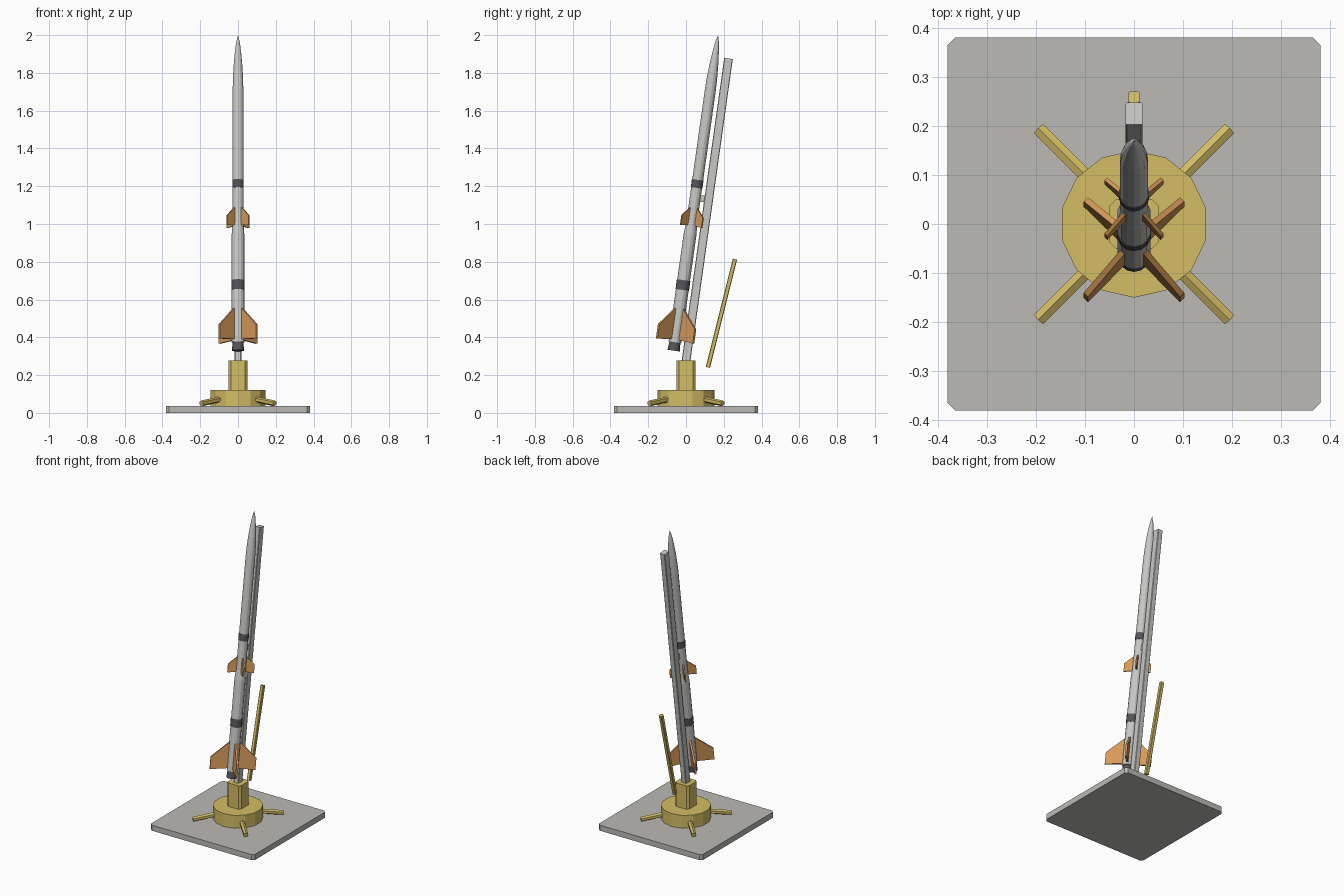
import bpy, bmesh, math
from mathutils import Matrix, Vector

if "Cube" in bpy.data.objects:
    bpy.data.objects.remove(bpy.data.objects["Cube"])


def mat(name, rgb):
    m = bpy.data.materials.new(name)
    m.diffuse_color = (*rgb, 1)
    m.use_nodes = True
    m.node_tree.nodes["Principled BSDF"].inputs["Base Color"].default_value = m.diffuse_color
    return m


CONCRETE = mat("concrete_grey", (0.50, 0.49, 0.46))
BODY = mat("light_grey", (0.58, 0.58, 0.56))
DARK = mat("dark_grey", (0.09, 0.09, 0.10))
YELLOW = mat("yellow", (0.66, 0.51, 0.13))
ORANGE = mat("orange_fin", (0.68, 0.33, 0.10))


def finish(name, bm, material, matrix=Matrix()):
    bmesh.ops.recalc_face_normals(bm, faces=bm.faces)
    bm.transform(matrix)
    me = bpy.data.meshes.new(name)
    bm.to_mesh(me)
    bm.free()
    me.materials.append(material)
    ob = bpy.data.objects.new(name, me)
    bpy.context.collection.objects.link(ob)
    return ob


def prism(name, pts, a, b, material, matrix=Matrix()):
    """Extrude an xy outline from z=a to z=b."""
    bm = bmesh.new()
    f = bm.faces.new([bm.verts.new((x, y, a)) for x, y in pts])
    top = bmesh.ops.extrude_face_region(bm, geom=[f])["geom"]
    bmesh.ops.translate(bm, vec=(0, 0, b - a),
                        verts=[v for v in top if isinstance(v, bmesh.types.BMVert)])
    return finish(name, bm, material, matrix)


def box_outline(hx, hy, c):
    """Rectangle with corners cut by c."""
    return [(hx - c, -hy), (hx, -hy + c), (hx, hy - c), (hx - c, hy),
            (-hx + c, hy), (-hx, hy - c), (-hx, -hy + c), (-hx + c, -hy)]


def circle(r, n):
    return [(r * math.sin(2 * math.pi * i / n), r * math.cos(2 * math.pi * i / n))
            for i in range(n)]


def lathe(name, profile, material, matrix=Matrix(), n=14):
    """Turn a (radius, height) profile; radius 0 makes a point."""
    bm = bmesh.new()
    rings = [[bm.verts.new((x, y, z)) for x, y in circle(r, n)] if r else
             [bm.verts.new((0, 0, z))] for r, z in profile]
    for lo, hi in zip(rings, rings[1:]):
        for i in range(n):
            j = (i + 1) % n
            if len(hi) == 1:
                bm.faces.new((lo[i], lo[j], hi[0]))
            else:
                bm.faces.new((lo[i], lo[j], hi[j], hi[i]))
    for ring in (rings[0], rings[-1]):
        if len(ring) > 1:
            bm.faces.new(ring)
    return finish(name, bm, material, matrix)


def between(p, q):
    """Matrix whose z axis runs from p towards q, and the distance."""
    d = Vector(q) - Vector(p)
    return Matrix.Translation(p) @ d.to_track_quat('Z', 'Y').to_matrix().to_4x4(), d.length


# Base slab, turntable and post
prism("base_slab", box_outline(0.38, 0.38, 0.016), 0, 0.037, CONCRETE)
prism("turntable", circle(0.15, 14), 0.037, 0.122, YELLOW)
prism("post", box_outline(0.05, 0.05, 0.013), 0.122, 0.277, YELLOW)

# Four splayed outrigger legs
for i in range(4):
    a = math.radians(45 + 90 * i)
    c, s = math.cos(a), math.sin(a)
    m, length = between((0.12 * c, 0.12 * s, 0.074), (0.274 * c, 0.274 * s, 0.05))
    prism(f"outrigger_leg_{i + 1}", circle(0.0155, 6), 0, length, YELLOW, m)

# Support rod behind the rail
m, length = between((0, 0.116, 0.241), (0, 0.259, 0.814))
prism("support_rod", box_outline(0.0115, 0.0115, 0.003), 0, length, YELLOW, m)

# Leaning rail, eight degrees back
TILT = Matrix.Translation((0, 0, 0.275)) @ Matrix.Rotation(math.radians(-8), 4, 'X')
prism("launch_rail", box_outline(0.0175, 0.023, 0.003), -0.05, 1.617, BODY, TILT)

# Rocket stages, in the tilted frame in front of the rail
AXIS = TILT @ Matrix.Translation((0, -0.072, 0))
lathe("nozzle", [(0.033, 0.045), (0.029, 0.092)], DARK, AXIS)
lathe("booster", [(0.034, 0.09), (0.034, 0.665), (0.034, 0.67), (0.029, 0.73)], BODY, AXIS)
lathe("booster_band", [(0.036, 0.37), (0.036, 0.422)], DARK, AXIS)
lathe("upper_stage", [(0.029, 0.72), (0.029, 1.44)], BODY, AXIS)
lathe("upper_band", [(0.031, 0.915), (0.031, 0.958)], DARK, AXIS)
lathe("nose_cone", [(0.029, 1.44), (0.0275, 1.50), (0.0235, 1.57), (0.017, 1.64),
                    (0.0095, 1.695), (0, 1.732)], BODY, AXIS)

# Lug joining the upper stage to the rail
prism("rail_lug", [(-0.007, 0.02), (0.007, 0.02), (0.007, 0.052), (-0.007, 0.052)],
      0.845, 0.88, BODY, AXIS)

# Cross-shaped fin sets: (radius, height) outlines
FINS = {
    "booster_fin": ([(0.02, 0.105), (0.139, 0.096), (0.139, 0.173), (0.034, 0.268), (0.02, 0.268)], 0.006),
    "upper_fin": ([(0.02, 0.715), (0.081, 0.708), (0.081, 0.762), (0.029, 0.808), (0.02, 0.808)], 0.004),
}
for name, (outline, half) in FINS.items():
    for i in range(4):
        turn = Matrix.Rotation(math.radians(45 + 90 * i), 4, 'Z') @ Matrix.Rotation(math.pi / 2, 4, 'X')
        prism(f"{name}_{i + 1}", outline, -half, half, ORANGE, AXIS @ turn)
